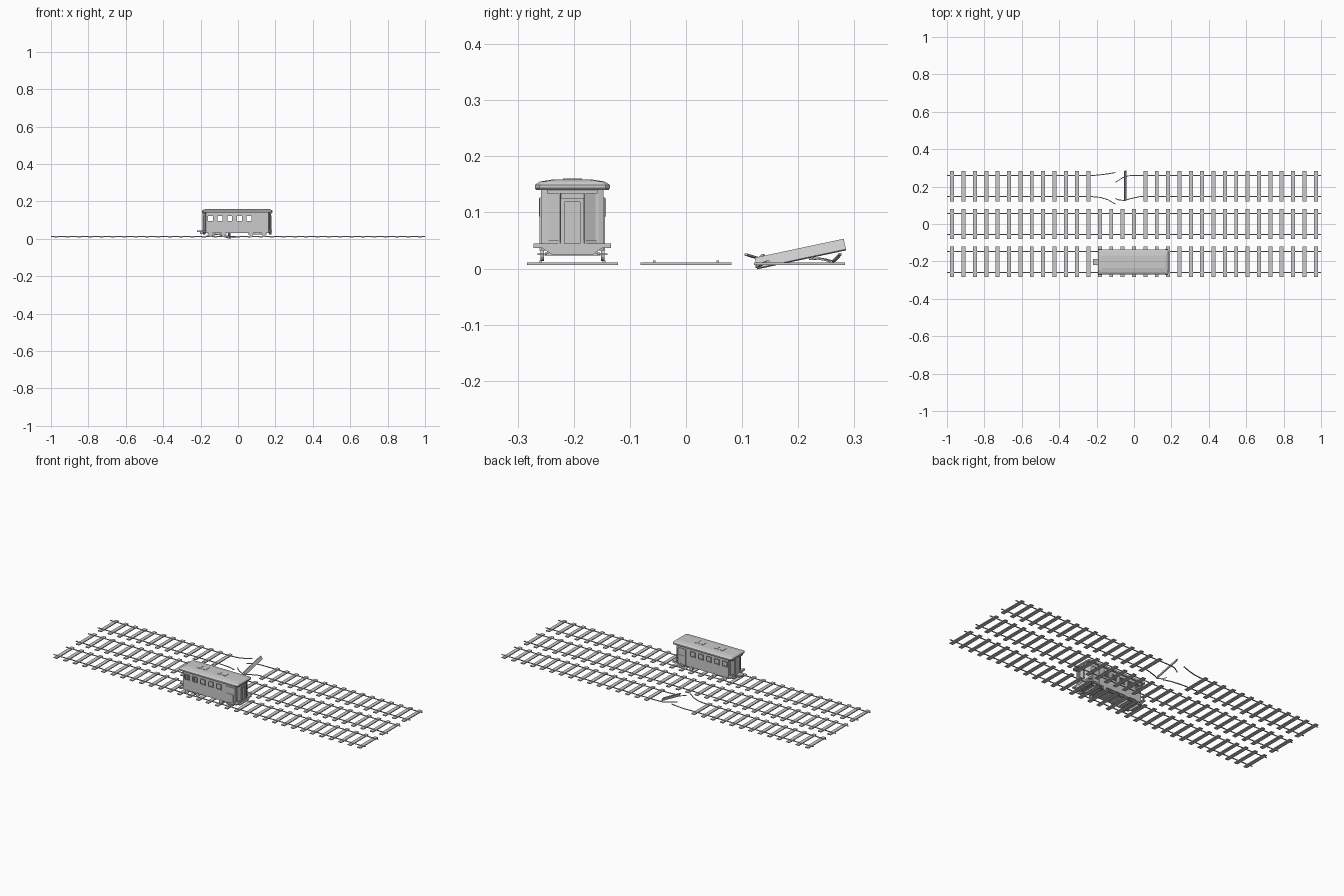
import bpy, bmesh, math
from mathutils import Vector, Matrix

if "Cube" in bpy.data.objects:
    bpy.data.objects.remove(bpy.data.objects["Cube"])

TRACKS = (-0.2025, 0.0, 0.2025)
GAUGE = 0.0565
CX, CY = -0.004, -0.2025          # carriage centre


def finish(name, bm):
    bmesh.ops.recalc_face_normals(bm, faces=bm.faces)
    me = bpy.data.meshes.new(name)
    bm.to_mesh(me)
    bm.free()
    ob = bpy.data.objects.new(name, me)
    bpy.context.collection.objects.link(ob)
    return ob


def add_box(bm, x0, x1, y0, y1, z0, z1, rot=None):
    c = Matrix.Translation(((x0 + x1) / 2, (y0 + y1) / 2, (z0 + z1) / 2))
    s = Matrix.Diagonal((x1 - x0, y1 - y0, z1 - z0, 1))
    bmesh.ops.create_cube(bm, size=1, matrix=c @ (rot or Matrix()) @ s)


def add_wall(bm, p, q, z0, z1, t=0.003):
    # Upright slab between two plan points
    p, q = Vector(p), Vector(q)
    d = q - p
    m = Matrix.Translation(((p.x + q.x) / 2, (p.y + q.y) / 2, (z0 + z1) / 2))
    m = m @ Matrix.Rotation(math.atan2(d.y, d.x), 4, 'Z')
    bmesh.ops.create_cube(bm, size=1, matrix=m @ Matrix.Diagonal((d.length, t, z1 - z0, 1)))


def loft(bm, rings):
    loops = [[bm.verts.new(p) for p in r] for r in rings]
    n = len(loops[0])
    for a, b in zip(loops, loops[1:]):
        for i in range(n):
            bm.faces.new((a[i], a[(i + 1) % n], b[(i + 1) % n], b[i]))
    bm.faces.new(loops[0])
    bm.faces.new(loops[-1])


def add_rail(bm, pts, w=0.0025, h=0.0018):
    loft(bm, [[(x, y - w, z - h), (x, y + w, z - h), (x, y + w, z + h), (x, y - w, z + h)]
              for x, y, z in pts])


# Sleepers and straight rails; the third track has a gap
RZ = 0.0125
for t, name in zip(TRACKS, ("front", "middle", "broken")):
    bm = bmesh.new()
    for i in range(33):
        if name == "broken" and 13 <= i <= 16:
            continue
        x = -0.972 + i * 0.06075
        add_box(bm, x - 0.0105, x + 0.0105, t - 0.081, t + 0.081, 0.006, 0.011)
    finish(name + "_sleepers", bm)
    if name != "broken":
        bm = bmesh.new()
        for s in (-1, 1):
            add_rail(bm, [(-1, t + s * GAUGE, RZ), (1, t + s * GAUGE, RZ)])
        finish(name + "_rails", bm)

# Bent rails around the gap
bm = bmesh.new()
o, n = TRACKS[2] + GAUGE, TRACKS[2] - GAUGE
add_rail(bm, [(-1, o, RZ), (-.22, o, RZ), (-.18, .263, .0135), (-.14, .268, .018), (-.1, .275, .026)])
add_rail(bm, [(-1, n, RZ), (-.22, n, RZ), (-.18, .142, .0135), (-.14, .130, .018), (-.1, .107, .025)])
add_rail(bm, [(1, o, RZ), (.03, o, RZ), (-.03, .258, .013), (-.06, .248, .016), (-.08, .235, .018), (-.1, .222, .017)])
add_rail(bm, [(1, n, RZ), (.03, n, RZ), (-.02, .135, .008), (-.05, .126, .003), (-.08, .128, .013), (-.1, .137, .024)])
finish("bent_rails", bm)

# Loose tilted sleeper
bm = bmesh.new()
rot = Matrix.Rotation(math.radians(12), 4, 'X') @ Matrix.Rotation(math.radians(65), 4, 'Y')
add_box(bm, -0.058, -0.037, 0.123, 0.285, 0.0235, 0.0285, rot)
finish("loose_sleeper", bm)

# Carriage side walls with window openings and doorways
Z0, ZW0, ZW1, Z1 = 0.032, 0.096, 0.122, 0.142
windows = [-0.143, -0.0915, -0.04, 0.0115, 0.063]
bm = bmesh.new()
frames = bmesh.new()
doors = bmesh.new()
HW, XE, XF = 0.054, 0.166, 0.18
for s in (-1, 1):
    y = CY + s * HW
    add_wall(bm, (CX - XE, y), (CX + XE, y), Z0, ZW0)
    add_wall(bm, (CX - XE, y), (CX + XE, y), ZW1, Z1)
    edges = [-XE] + [e for w in windows for e in (w - .0135, w + .0135)] + [XE]
    for a, b in zip(edges[::2], edges[1::2]):
        add_wall(bm, (CX + a, y), (CX + b, y), ZW0, ZW1)
    # Window frames
    yo = CY + s * 0.0565
    for w in windows:
        for e in (-1, 1):
            xx = CX + w + e * .0145
            add_wall(frames, (xx - .0015, yo), (xx + .0015, yo), ZW0 - .003, ZW1 + .003, .006)
            zz = ZW0 - .0015 if e < 0 else ZW1 + .0015
            add_wall(frames, (CX + w - .0145, yo), (CX + w + .0145, yo), zz - .0015, zz + .0015, .006)
    # Side door frame and step
    for x in (0.106, 0.157):
        add_wall(doors, (x - .002, yo), (x + .002, yo), Z0, .126, .004)
    add_wall(doors, (.104, yo), (.159, yo), .122, .127, .004)
    add_wall(doors, (.112, yo), (.151, yo), Z0 + .006, .086, .002)
    add_box(doors, .11, .153, yo - .006, yo + .006, .024, .027)
    # Faceted ends
    for e in (-1, 1):
        pts = [(CX + e * XE, CY + s * HW), (CX + e * (XE + .003), CY + s * .044),
               (CX + e * XF, CY + s * .021)]
        add_wall(bm, pts[0], pts[1], Z0, Z1)
        add_wall(bm, pts[1], pts[2], Z0, Z1)
        # End post, end door jamb
        add_box(doors, pts[1][0] - .003, pts[1][0] + .003, pts[1][1] - .003, pts[1][1] + .003, .045, Z1)
        xd = CX + e * .181
        add_box(doors, xd - .003, xd + .003, CY + s * .0175 - .0035, CY + s * .0175 + .0035, .04, .126)
        add_wall(frames, (CX + e * (XE + .006), CY + s * .044), (CX + e * (XF + .002), CY + s * .021), .04, .05, .004)
for e in (-1, 1):
    xd = CX + e * .181
    add_box(bm, xd - .005, xd - .002, CY - .021, CY + .021, Z0, Z1)
    add_box(doors, xd - .003, xd + .003, CY - .021, CY + .021, .119, .126)
    # Cornice under the roof
    add_box(frames, xd - .006, xd + .002, CY - .045, CY + .045, .134, Z1)
finish("carriage_walls", bm)
finish("window_frames", frames)
finish("door_frames", doors)


def ring(hx, hy, z, c=0.008):
    half = [(hx, -hy + c), (hx, hy - c), (hx - c, hy), (-hx + c, hy)]
    full = half + [(-x, -y) for x, y in half]
    return [(CX + x, CY + y, z) for x, y in full]


# Roof with stepped crown
bm = bmesh.new()
loft(bm, [ring(.186, .065, .140), ring(.189, .067, .144), ring(.189, .067, .149),
          ring(.183, .058, .155), ring(.172, .034, .159)])
finish("roof", bm)

# Roof hatches
bm = bmesh.new()
for x in (-0.08, 0.047):
    add_box(bm, x - .026, x + .026, CY - .014, CY + .014, .155, .160)
    for dx in (-.019, .019):
        add_box(bm, x + dx - .007, x + dx + .007, CY - .017, CY + .017, .155, .161)
finish("roof_hatches", bm)

# Floor, end beams and couplers
bm = bmesh.new()
add_box(bm, CX - XE, CX + XE, CY - HW, CY + HW, .032, .037)
for e in (-1, 1):
    x = CX + e * .177
    add_box(bm, x - .008, x + .008, CY - .069, CY + .069, .037, .045)
    loft(bm, [[(x + a, CY + b * w, z) for a, b in ((-.007, -1), (.007, -1), (.007, 1), (-.007, 1))]
              for w, z in ((.035, .024), (.054, .037))])
add_box(bm, -.22, -.18, CY - .016, CY + .016, .037, .044)
add_box(bm, -.203, -.18, CY - .007, CY + .007, .026, .037)
finish("underframe", bm)

# Bogies with frames, wheels and axles
bm = bmesh.new()
wheels = bmesh.new()
for b in (-0.112, 0.104):
    add_box(bm, b - .012, b + .012, CY - .045, CY + .045, .023, .033)
    for s in (-1, 1):
        y = CY + s * .047
        add_box(bm, b - .05, b + .05, y - .002, y + .002, .024, .029)
    for dx in (-.034, .034):
        for s in (-1, 1, 0):
            r, d = (.0025, .1) if s == 0 else (.0115, .006)
            m = Matrix.Translation((b + dx, CY + s * .054, .0255)) @ Matrix.Rotation(math.pi / 2, 4, 'X')
            bmesh.ops.create_cone(wheels, cap_ends=True, segments=16, radius1=r, radius2=r, depth=d, matrix=m)
finish("bogie_frames", bm)
finish("wheels", wheels)
